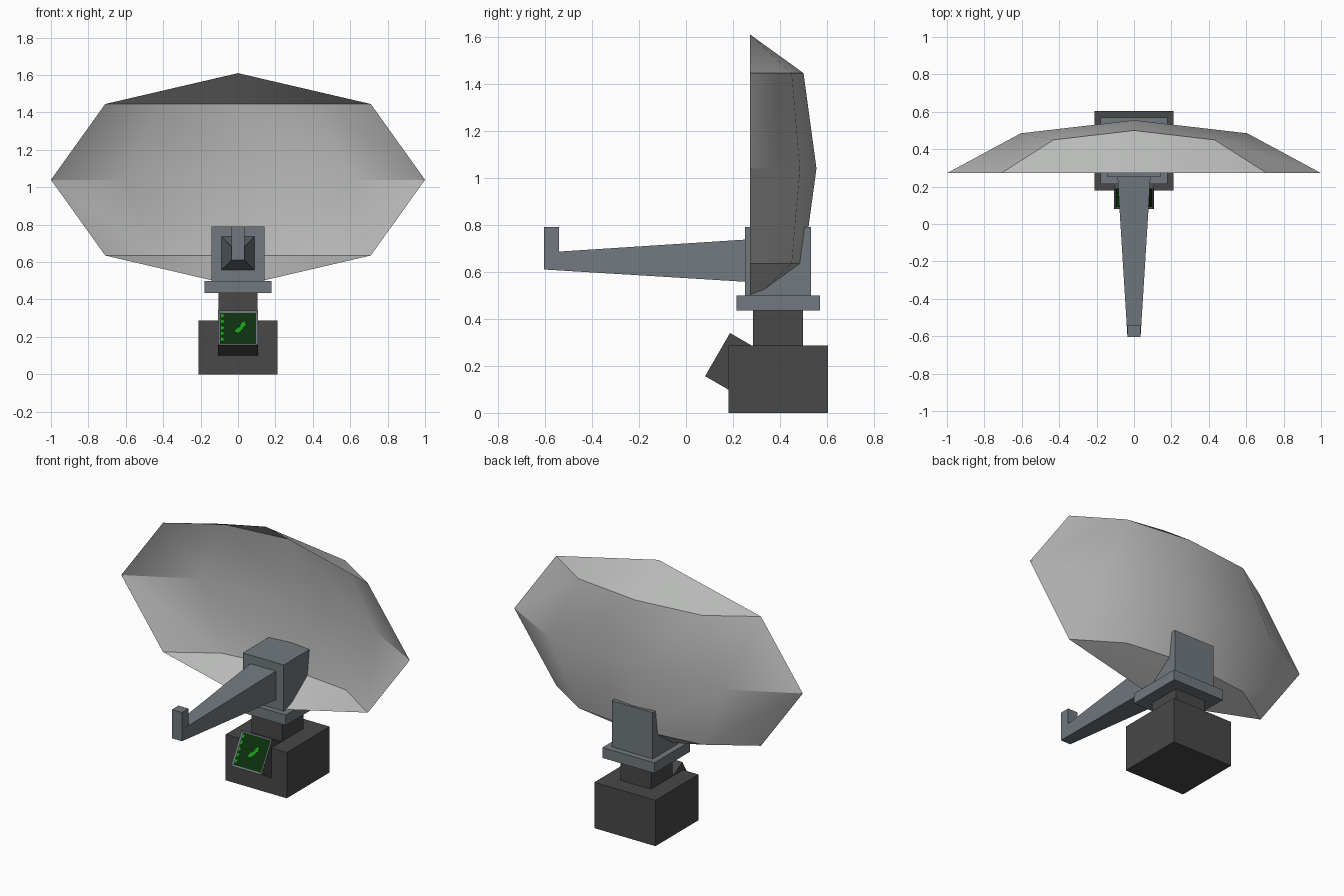
import bpy, bmesh, math
from mathutils import Matrix

if "Cube" in bpy.data.objects:
    bpy.data.objects.remove(bpy.data.objects["Cube"])


def material(name, rgb):
    m = bpy.data.materials.new(name)
    m.diffuse_color = (*rgb, 1)
    m.use_nodes = True
    m.node_tree.nodes["Principled BSDF"].inputs["Base Color"].default_value = m.diffuse_color
    return m


DISH = material("pale grey", (0.48, 0.49, 0.48))
STEEL = material("blue grey", (0.165, 0.19, 0.21))
DARK = material("charcoal", (0.065, 0.065, 0.065))
SCREEN = material("dark green", (0.004, 0.03, 0.004))
TRACE = material("bright green", (0.008, 0.36, 0.01))


def make(name, verts, faces, mats, matrix=None):
    me = bpy.data.meshes.new(name)
    me.from_pydata(verts, [], faces)
    for m in mats:
        me.materials.append(m)
    ob = bpy.data.objects.new(name, me)
    bpy.context.collection.objects.link(ob)
    if matrix:
        ob.matrix_world = matrix
    return ob


BOX_FACES = [(0, 1, 2, 3), (7, 6, 5, 4), (0, 4, 5, 1),
             (1, 5, 6, 2), (2, 6, 7, 3), (3, 7, 4, 0)]


def loft(name, mat, front, back, matrix=None):
    """Box between two rectangles, each (half width, y, z low, z high)."""
    v = []
    for hw, y, lo, hi in (front, back):
        v += [(-hw, y, lo), (hw, y, lo), (hw, y, hi), (-hw, y, hi)]
    return make(name, v, BOX_FACES, [mat], matrix)


def box(name, mat, hw, y0, y1, z0, z1):
    return loft(name, mat, (hw, y0, z0, z1), (hw, y1, z0, z1))


# Pedestal and bracket
box("base", DARK, 0.212, 0.18, 0.605, 0, 0.287)
box("column", DARK, 0.105, 0.285, 0.497, 0.287, 0.435)
box("turntable", STEEL, 0.18, 0.215, 0.57, 0.435, 0.50)
box("bracket", STEEL, 0.142, 0.25, 0.532, 0.50, 0.79)

# Feed arm with upright tip
loft("feed_arm", STEEL, (0.035, -0.605, 0.61, 0.682), (0.088, 0.25, 0.558, 0.737))
box("feed_tip", STEEL, 0.035, -0.605, -0.54, 0.68, 0.79)

# Dish: three rows of five points closed by a tip above and below
CZ, RIM = 1.04, 0.272
rows = [(0.405, 0.71, 0.43, 0.45, 0.50),
        (0, 1.0, 0.605, 0.485, 0.555),
        (-0.405, 0.71, 0.43, 0.45, 0.50)]
verts = []
for dz, outer, inner, y_in, y_mid in rows:
    verts += [(-outer, RIM, CZ + dz), (-inner, y_in, CZ + dz), (0, y_mid, CZ + dz),
              (inner, y_in, CZ + dz), (outer, RIM, CZ + dz)]
verts += [(0, RIM, CZ + 0.57), (0, RIM, CZ - 0.57)]
faces = []
for c in range(4):
    for r in (0, 5):
        faces.append((r + c, r + c + 1, r + c + 6, r + c + 5))
    faces += [(15, c + 1, c), (16, 10 + c, 11 + c)]
dish = make("dish", verts, faces, [DISH])
dish.data.shade_smooth()
dish.data.set_sharp_from_angle(angle=math.radians(35))

# Tilted monitor: framed front with a slightly sunken screen
TILT = Matrix.Translation((0, 0.226, 0.195)) @ Matrix.Rotation(math.radians(-30), 4, 'X')
H = 0.106
monitor = loft("monitor", DARK, (H, -H, -H, H), (H, H, -H, H), TILT)
monitor.data.materials.append(STEEL)
monitor.data.materials.append(SCREEN)
bm = bmesh.new()
bm.from_mesh(monitor.data)
front = min(bm.faces, key=lambda f: f.calc_center_median().y)
ring = bmesh.ops.inset_individual(bm, faces=[front], thickness=0.014, depth=-0.005)
for f in ring["faces"]:
    f.material_index = 1
front.material_index = 2
bm.to_mesh(monitor.data)
bm.free()


# Screen traces as thin plates
def plate(name, outline):
    n = len(outline)
    v = [(x, y, z) for y in (-H + 0.002, -H + 0.006) for x, z in outline]
    f = [tuple(range(n)), tuple(range(2 * n - 1, n - 1, -1))]
    f += [(i, i + n, (i + 1) % n + n, (i + 1) % n) for i in range(n)]
    make(name, v, f, [TRACE], TILT)


plate("screen_blip", [(-0.018, -0.028), (0.008, -0.026), (0.03, 0.005), (0.04, 0.018),
                      (0.036, 0.042), (0.018, 0.03), (0.012, 0.008), (-0.012, -0.008)])
for i, z in enumerate((-0.07, -0.035, 0.0, 0.04, 0.075)):
    plate("screen_edge_mark_%d" % (i + 1),
          [(-0.091, z - 0.012), (-0.078, z - 0.008), (-0.074, z + 0.006), (-0.091, z + 0.012)])
